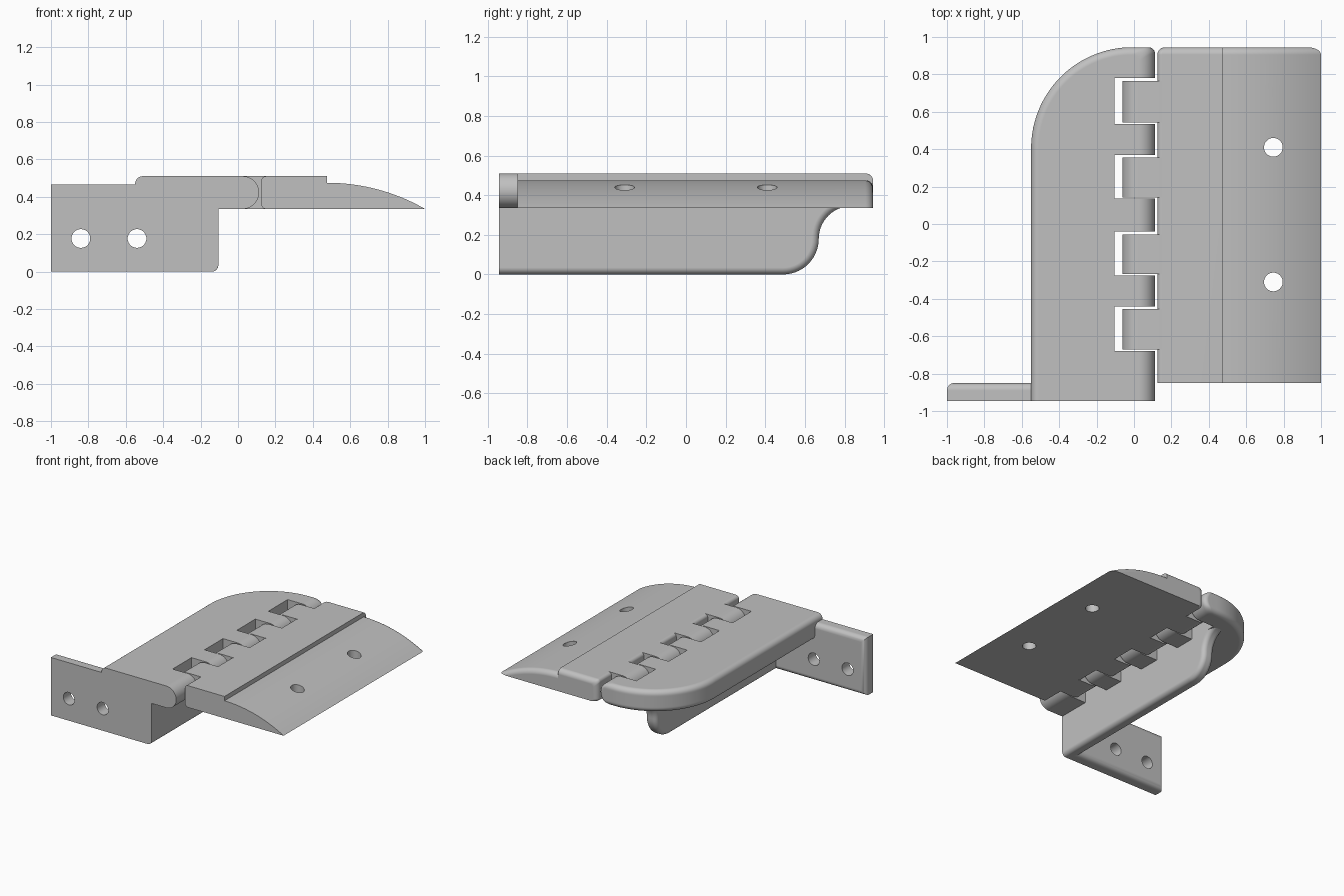
import bpy, bmesh, math

if "Cube" in bpy.data.objects:
    bpy.data.objects.remove(bpy.data.objects["Cube"])

Z0, Z1 = 0.335, 0.51              # underside and top of both leaves
ZC, R = (Z0 + Z1) / 2, (Z1 - Z0) / 2   # hinge barrel centre height and radius
XC = 0.025                        # hinge axis
YB, YF = 0.945, -0.945            # back and front ends
F = 0.04                          # edge fillet

grey = bpy.data.materials.new("grey_metal")
grey.diffuse_color = (0.53, 0.53, 0.53, 1)
grey.use_nodes = True
grey.node_tree.nodes["Principled BSDF"].inputs["Base Color"].default_value = grey.diffuse_color


def arc(cx, cy, r, a0, a1, n=8):
    return [(cx + r * math.cos(math.radians(a0 + (a1 - a0) * i / n)),
             cy + r * math.sin(math.radians(a0 + (a1 - a0) * i / n))) for i in range(n + 1)]


def inset(d, r=F):
    """How far a fillet of radius r pulls the outline in at distance d from the end."""
    return 0.0 if d >= r else r - math.sqrt(max(0.0, r * r - (r - d) ** 2))


def fillet_steps(r=F, n=7):
    return [r * (1 - math.cos(math.pi / 2 * i / n)) for i in range(n + 1)]


def loft(name, rings):
    """Skin a stack of matching closed rings and cap both ends."""
    bm = bmesh.new()
    vs = [[bm.verts.new(p) for p in ring] for ring in rings]
    n = len(vs[0])
    for a, b in zip(vs, vs[1:]):
        for i in range(n):
            j = (i + 1) % n
            bm.faces.new((a[i], a[j], b[j], b[i]))
    bm.faces.new(vs[0])
    bm.faces.new(vs[-1])
    bmesh.ops.remove_doubles(bm, verts=bm.verts, dist=1e-5)
    bmesh.ops.recalc_face_normals(bm, faces=bm.faces)
    me = bpy.data.meshes.new(name)
    bm.to_mesh(me)
    bm.free()
    me.materials.append(grey)
    ob = bpy.data.objects.new(name, me)
    bpy.context.collection.objects.link(ob)
    return ob


def activate(ob):
    bpy.ops.object.select_all(action='DESELECT')
    ob.select_set(True)
    bpy.context.view_layer.objects.active = ob


def drill(ob, centre, rotation=(0, 0, 0)):
    bpy.ops.mesh.primitive_cylinder_add(vertices=40, radius=0.05, depth=0.6,
                                        location=centre, rotation=rotation)
    cutter = bpy.context.object
    cutter.hide_render = True
    activate(ob)
    mod = ob.modifiers.new("hole", 'BOOLEAN')
    mod.operation, mod.solver, mod.object = 'DIFFERENCE', 'EXACT', cutter
    bpy.ops.object.modifier_apply(modifier=mod.name)
    bpy.data.objects.remove(cutter)


def finish(ob):
    activate(ob)
    bpy.ops.object.shade_smooth_by_angle(angle=math.radians(30))
    mod = ob.modifiers.new("normals", 'WEIGHTED_NORMAL')
    mod.keep_sharp = True


# Fixed leaf: horizontal slices with a round back corner and notched barrel edge
slots = [(-0.68, -0.44), (-0.275, -0.04), (0.135, 0.37), (0.535, 0.78)]
rings = []
for i in range(33):
    t = math.pi * (i / 32 - 0.5)
    z = ZC + R * math.sin(t)
    xr = XC + R * math.cos(t)
    s = inset(min(z - Z0, Z1 - z))
    pts = [(-0.55 + s, YF), (xr, YF)]
    for a, b in slots:
        pts += [(xr, a), (-0.105, a), (-0.105, b), (xr, b)]
    pts += arc(xr - 0.035, YB - s - 0.035, 0.035, 0, 90, 6)
    pts += arc(-0.01, YB - 0.54, 0.54 - s, 90, 180, 32)
    rings.append([(x, y, z) for x, y in pts])
finish(loft("fixed_leaf", rings))

# Rib under the fixed leaf: S-shaped back end, both lower edges rounded
XL, XR = -0.205, -0.105
steps = fillet_steps(0.035)
rings = []
for x in [XL + d for d in steps] + [XR - d for d in reversed(steps)]:
    s = inset(min(x - XL, XR - x), 0.035)
    pts = [(-0.9, 0.38), (-0.9, s)]
    pts += arc(0.49, 0.18, 0.18 - s, -90, 0, 14)
    pts += arc(0.835, 0.18, 0.165 + s, 180, 90, 14)
    pts += [(0.835, 0.38)]
    rings.append([(x, y, z) for y, z in pts])
finish(loft("rib", rings))

# Mounting flange at the front, rounded along its back edges
YI = -0.85
rings = []
for y in [YF] + [YI - d for d in reversed(fillet_steps())]:
    s = inset(YI - y)
    pts = [(-1 + s, s)] + arc(XR - 0.035, 0.035 + s, 0.035, -90, 0, 6)
    pts += [(XR, Z0), (-0.5, Z0), (-0.5, 0.465 - s), (-1 + s, 0.465 - s)]
    rings.append([(x, y, z) for x, z in pts])
flange = loft("mounting_flange", rings)
for x in (-0.84, -0.54):
    drill(flange, (x, -0.9, 0.177), (math.pi / 2, 0, 0))
finish(flange)

# Swinging leaf: flat block, small step, then a curved taper to a thin edge
XS, DROP = 0.475, 0.14
RT = (0.525 ** 2 + DROP ** 2) / (2 * DROP)
rings = []
for y in [YI] + [YB - d for d in reversed(fillet_steps())]:
    s = inset(YB - y)
    c = 0.025
    xl = 0.125 + s
    pts = arc(xl + c, Z0 + c, c, 270, 180, 6)
    pts += arc(xl + c, Z1 - s - c, c, 180, 90, 6)
    pts += [(XS, Z1 - s)]
    sweep = math.degrees(math.acos((RT - (DROP - s)) / RT))
    pts += arc(XS, Z0 + DROP - s - RT, RT, 90, 90 - sweep, 24)
    rings.append([(x, y, z) for x, z in pts])
leaf = loft("swinging_leaf", rings)
for y in (0.41, -0.31):
    drill(leaf, (0.745, y, 0.4))
finish(leaf)

# Barrel knuckles of the swinging leaf, one in each slot
for k, (a, b) in enumerate(slots):
    prof = arc(XC, ZC, R, 90, 270, 20) + [(0.15, Z0), (0.15, Z1)]
    finish(loft(f"knuckle_{k + 1}", [[(x, y, z) for x, z in prof]
                                     for y in (a + 0.008, b - 0.015)]))
